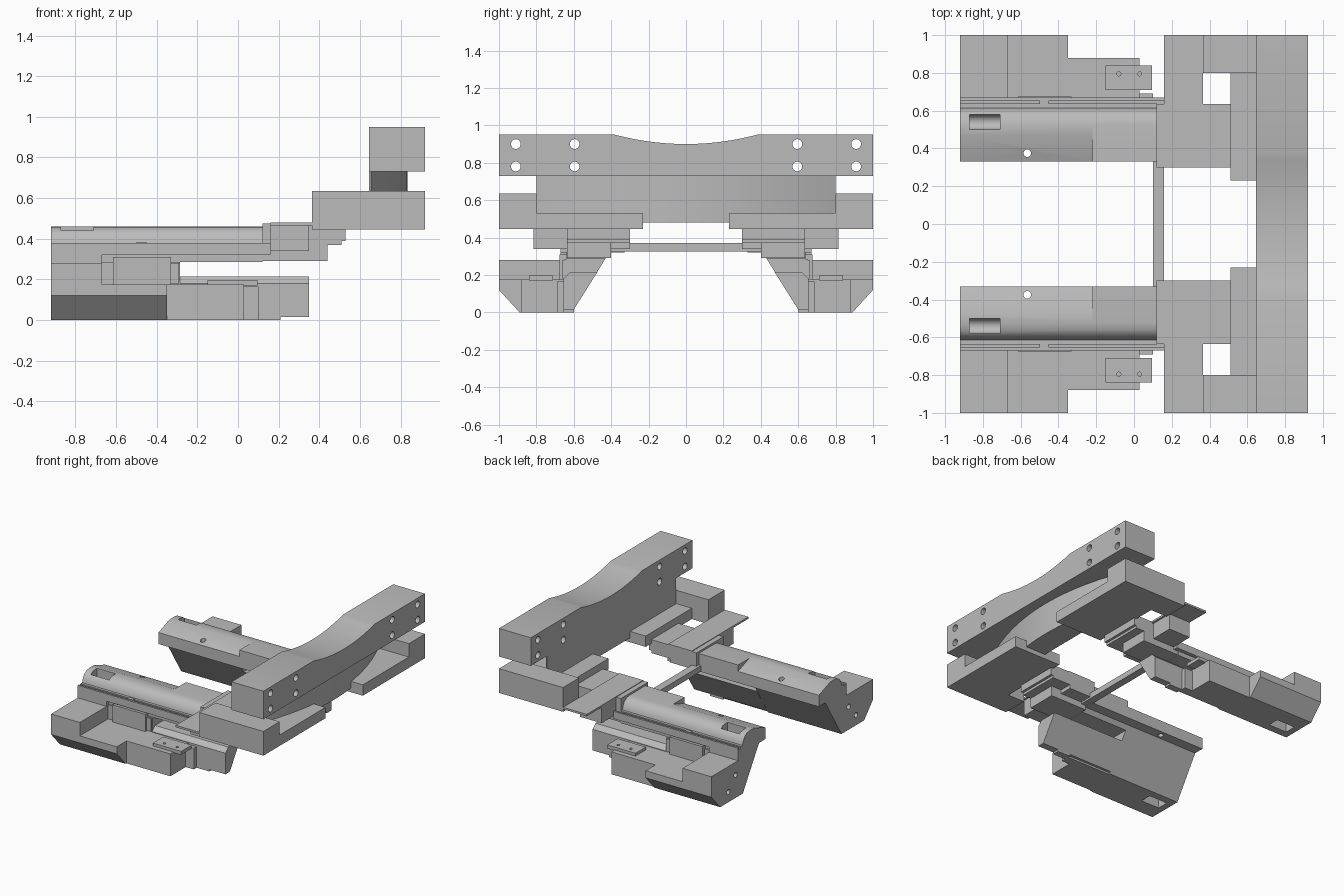
import bpy, bmesh
from mathutils import Vector

cube = bpy.data.objects.get("Cube")
if cube:
    bpy.data.objects.remove(cube, do_unlink=True)

grey = bpy.data.materials.new("plain grey")
grey.use_nodes = True
grey.diffuse_color = (0.5, 0.5, 0.5, 1)
grey.node_tree.nodes["Principled BSDF"].inputs["Base Color"].default_value = (0.5, 0.5, 0.5, 1)


def prism(name, axis, pts, a, b):
    """Extrude a closed profile along an axis from a to b."""
    bm = bmesh.new()

    def place(p, q, t):
        return {"x": (t, p, q), "y": (p, t, q), "z": (p, q, t)}[axis]

    face = bm.faces.new([bm.verts.new(place(p, q, a)) for p, q in pts])
    ext = bmesh.ops.extrude_face_region(bm, geom=[face])
    moved = [v for v in ext["geom"] if isinstance(v, bmesh.types.BMVert)]
    bmesh.ops.translate(bm, verts=moved, vec=Vector(place(0, 0, b - a)))
    bmesh.ops.recalc_face_normals(bm, faces=bm.faces)
    mesh = bpy.data.meshes.new(name)
    bm.to_mesh(mesh)
    bm.free()
    mesh.materials.append(grey)
    obj = bpy.data.objects.new(name, mesh)
    bpy.context.collection.objects.link(obj)
    return obj


def box(name, x0, x1, y0, y1, z0, z1):
    return prism(name, "z", [(x0, y0), (x1, y0), (x1, y1), (x0, y1)], z0, z1)


def rod(axis, loc, radius, length):
    rot = {"x": (0, 1.5708, 0), "z": (0, 0, 0)}[axis]
    bpy.ops.mesh.primitive_cylinder_add(vertices=24, radius=radius, depth=length,
                                        location=loc, rotation=rot)
    return bpy.context.object


def activate(obj):
    bpy.ops.object.select_all(action="DESELECT")
    obj.select_set(True)
    bpy.context.view_layer.objects.active = obj


def cut(obj, cutters):
    for c in cutters:
        c.hide_render = True
        mod = obj.modifiers.new("cut", "BOOLEAN")
        mod.operation = "DIFFERENCE"
        mod.solver = "EXACT"
        mod.object = c
        activate(obj)
        bpy.ops.object.modifier_apply(modifier=mod.name)
        bpy.data.objects.remove(c, do_unlink=True)


def mirror(*objs):
    for obj in objs:
        mod = obj.modifiers.new("mirror", "MIRROR")
        mod.use_axis = (False, True, False)
        mod.use_mirror_merge = False
        activate(obj)
        bpy.ops.object.modifier_apply(modifier=mod.name)


def smooth(obj):
    activate(obj)
    bpy.ops.object.shade_smooth_by_angle(angle=0.5)


# Cross beam with a shallow dip in its top and bolt holes
dip = [(y, 0.9 + 0.05 * (y / 0.38) ** 2) for y in [0.38 - 0.038 * i for i in range(21)]]
beam = prism("cross_beam", "x", [(-1, 0.73), (1, 0.73), (1, 0.95)] + dip + [(-1, 0.95)], 0.645, 0.92)
cut(beam, [rod("x", (0.78, s * y, z), 0.026, 0.6)
           for s in (-1, 1) for y in (0.595, 0.91) for z in (0.78, 0.9)])
smooth(beam)

# Bowed web under the beam
bow = [(0.655 + 0.18 * (1 - (y / 0.8) ** 2), y) for y in [-0.8 + 0.05 * i for i in range(33)]]
web = prism("bowed_web", "z", [(0.645, -0.8)] + bow + [(0.645, 0.8)], 0.48, 0.73)
smooth(web)

# Shoulder blocks and stepped brackets that carry the beam
mirror(
    box("shoulder_block", 0.365, 0.92, 0.8, 1, 0.445, 0.635),
    box("shoulder_slab", 0.51, 0.92, 0.23, 0.8, 0.445, 0.53),
    box("bracket_plate", 0.16, 0.365, 0.3, 1, 0.465, 0.48),
    box("bracket_block", 0.16, 0.35, 0.3, 0.815, 0.34, 0.465),
    box("bracket_bridge", 0.12, 0.53, 0.3, 0.635, 0.39, 0.475),
    box("bracket_step", 0.12, 0.51, 0.3, 0.635, 0.37, 0.39),
    box("bracket_foot", 0.12, 0.44, 0.4, 0.635, 0.29, 0.37),
)

# Thin tie bar between the two sides
box("tie_bar", 0.1, 0.16, -0.4, 0.4, 0.325, 0.37)

# Upper tray: lip, bevelled top and rounded outer shoulder
shoulder = [(0.52, 0.46), (0.56, 0.455), (0.59, 0.435), (0.61, 0.4), (0.615, 0.375)]
under = [(0.64, 0.375), (0.64, 0.285), (0.432, 0.285), (0.41, 0.32), (0.33, 0.32)]
tray = prism("tray_top", "x", [(0.33, 0.41), (0.47, 0.46)] + shoulder + under, -0.92, -0.22)
cut(tray, [
    box("pocket", -0.87, -0.71, 0.5, 0.58, 0.39, 0.6),
    rod("x", (-0.79, 0.54, 0.39), 0.039, 0.16),
    rod("z", (-0.565, 0.375, 0.4), 0.02, 0.5),
])
tray_end = prism("tray_top_end", "x", [(0.33, 0.46)] + shoulder + under, -0.22, 0.12)
smooth(tray)
smooth(tray_end)

# Sloping inner wall, with a long slot left open behind its first part
low = [(0.61, 0), (0.65, 0)]
wall = prism("inner_wall", "x", low + [(0.65, 0.285), (0.432, 0.285)], -0.92, -0.285)
wall_low = prism("inner_wall_low", "x",
                 [(0.6, 0.015), (0.655, 0.015), (0.655, 0.18), (0.62, 0.215), (0.474, 0.215)],
                 -0.285, 0.35)

# Outer foot in steps, with a chamfered lower edge
foot = prism("foot_end", "x",
             [(0.64, 0), (0.89, 0), (1, 0.12), (1, 0.28), (0.64, 0.28)], -0.92, -0.67)
cut(foot, [
    box("under_pocket", -0.87, -0.71, 0.67, 0.76, -0.1, 0.12),
    rod("x", (-0.92, 0.79, 0.08), 0.02, 0.1),
    rod("x", (-0.92, 0.7, 0.18), 0.02, 0.1),
])
foot_mid = prism("foot_middle", "x",
                 [(0.64, 0), (0.89, 0), (1, 0.12), (1, 0.175), (0.64, 0.175)], -0.67, -0.35)
foot_low = box("foot_low", -0.35, 0.03, 0.62, 0.88, 0, 0.175)
foot_tip = box("foot_tip", 0.03, 0.1, 0.62, 0.69, 0, 0.165)

# Small rail, latch and pad on the outer side
pad = box("pad", -0.15, 0.095, 0.71, 0.84, 0.17, 0.197)
cut(pad, [rod("z", (x, 0.795, 0.2), 0.011, 0.03) for x in (-0.08, 0.03)])
mirror(
    tray, tray_end, wall, wall_low, foot, foot_mid, foot_low, foot_tip, pad,
    box("rail", -0.92, 0.16, 0.61, 0.635, 0.36, 0.378),
    box("rail_edge", -0.92, 0.16, 0.655, 0.67, 0.355, 0.378),
    box("rail_floor", -0.92, 0.16, 0.61, 0.67, 0.32, 0.362),
    box("rail_stop", -0.5, -0.45, 0.635, 0.66, 0.36, 0.385),
    box("wall_end", -0.92, -0.67, 0.63, 0.67, 0.27, 0.33),
    box("latch", -0.615, -0.33, 0.63, 0.675, 0.17, 0.31),
    box("latch_tip", -0.33, -0.29, 0.6, 0.66, 0.18, 0.28),
    box("base_tab", 0.1, 0.21, 0.6, 0.655, 0, 0.02),
)
